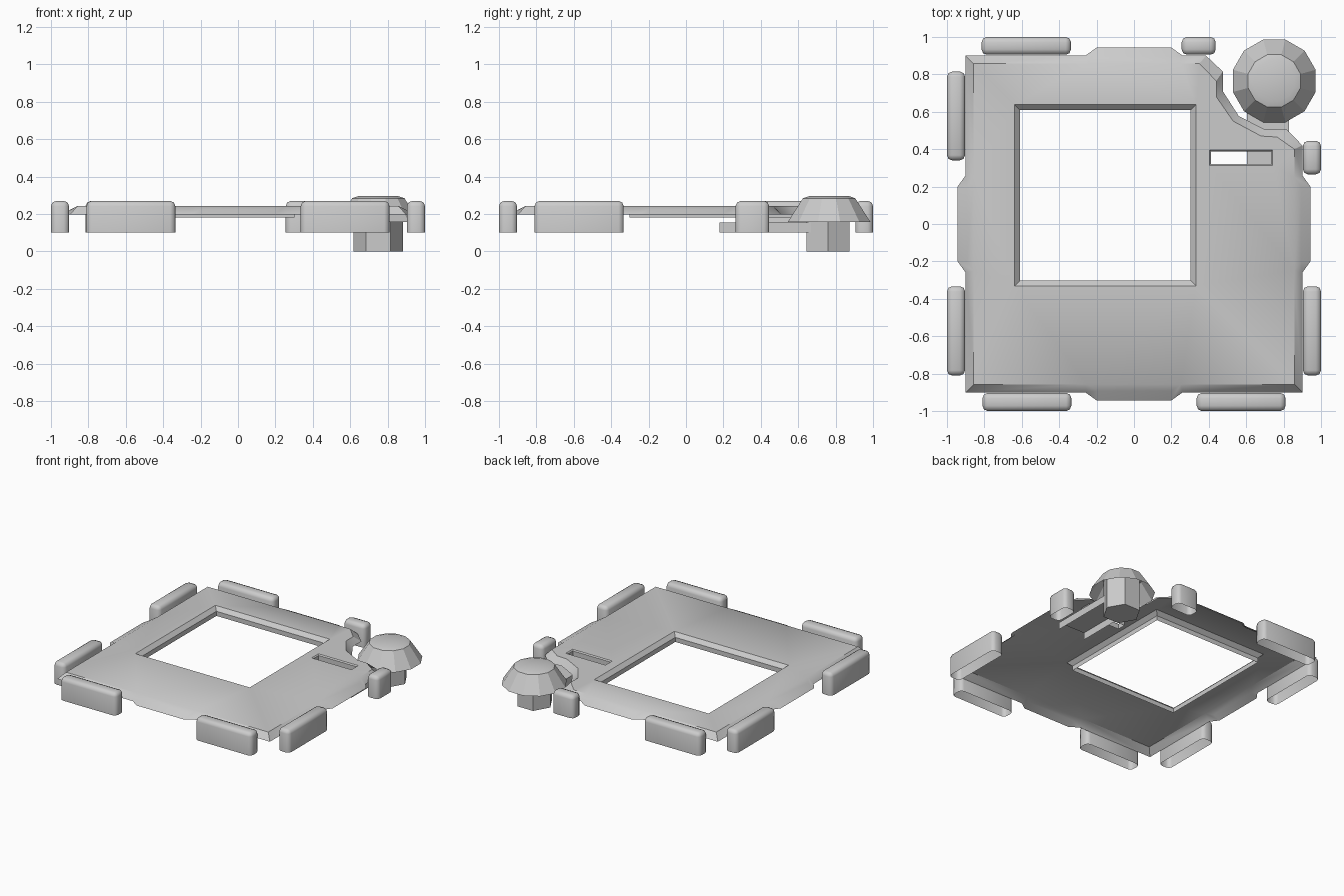
import bpy, bmesh
from math import cos, sin, pi, radians
from mathutils import Vector

if "Cube" in bpy.data.objects:
    bpy.data.objects.remove(bpy.data.objects["Cube"])

TOP, RIM = 0.243, 0.197


def finish(name, bm, angle, up=False):
    bmesh.ops.recalc_face_normals(bm, faces=bm.faces[:])
    if up and sum(f.normal.z * f.calc_area() for f in bm.faces) < 0:
        bmesh.ops.reverse_faces(bm, faces=bm.faces[:])
    me = bpy.data.meshes.new(name)
    bm.to_mesh(me)
    bm.free()
    ob = bpy.data.objects.new(name, me)
    bpy.context.collection.objects.link(ob)
    bpy.ops.object.select_all(action='DESELECT')
    ob.select_set(True)
    bpy.context.view_layer.objects.active = ob
    bpy.ops.object.shade_smooth_by_angle(angle=radians(angle))
    return ob


def bridge(bm, a, b):
    n = len(a)
    for i in range(n):
        bm.faces.new((a[i], a[(i + 1) % n], b[(i + 1) % n], b[i]))


def rect(bm, x0, x1, y0, y1, z, grow=0.0):
    x0, x1, y0, y1 = x0 - grow, x1 + grow, y0 - grow, y1 + grow
    return [bm.verts.new(p) for p in ((x0, y0, z), (x1, y0, z), (x1, y1, z), (x0, y1, z))]


# Plate: sheet with sloped rim, four side tabs and a scalloped corner
# each entry: outer x, y, inner x, y, is tab point
side = [(-.9, -.9, -.857, -.857, 0), (-.26, -.9, -.25, -.857, 0), (-.2, -.943, -.2, -.893, 1),
        (.2, -.943, .2, -.893, 1), (.26, -.9, .25, -.857, 0)]
scallop = [(.9, .42, .857, .4, 0), (.815, .508, .765, .465, 0), (.70, .505, .68, .47, 0),
           (.56, .577, .53, .55, 0), (.475, .71, .44, .68, 0), (.475, .815, .44, .765, 0),
           (.385, .9, .35, .857, 0)]
outline = []
for k in range(4):
    c, s = round(cos(k * pi / 2)), round(sin(k * pi / 2))
    turned = [(c * a - s * b, s * a + c * b, c * d - s * e, s * d + c * e, t) for a, b, d, e, t in side]
    outline += scallop + turned[1:] if k == 2 else turned

bm = bmesh.new()
outer = [bm.verts.new((p[0], p[1], RIM)) for p in outline]
inner = [bm.verts.new((p[2], p[3], .225 if p[4] else TOP)) for p in outline]
bridge(bm, outer, inner)
for i, p in enumerate(outline):
    if p[4] and outline[i + 1][4]:
        bm.faces.new((inner[i - 1], inner[i], inner[i + 1], inner[i + 2]))
loops = [[v for v, p in zip(inner, outline) if not p[4]]]

# Window and slot openings with bevelled lips
for box, grow, mid, low in (((-.61, .303, -.303, .61), .028, .215, .18),
                            ((.412, .733, .322, .388), .008, .235, .195)):
    a = rect(bm, *box, TOP, grow)
    b = rect(bm, *box, mid)
    bridge(bm, a, b)
    bridge(bm, b, rect(bm, *box, low))
    loops.append(a)
edges = []
for lp in loops:
    for i in range(len(lp)):
        pair = (lp[i - 1], lp[i])
        edges.append(bm.edges.get(pair) or bm.edges.new(pair))
bmesh.ops.triangle_fill(bm, edges=edges, use_beauty=True, normal=Vector((0, 0, 1)))
finish("plate", bm, 30, up=True)


# Bumpers: rounded blocks, open underneath
def bumper(name, x0, x1, y0, y1):
    bm = bmesh.new()
    low, high = rect(bm, x0, x1, y0, y1, .10), rect(bm, x0, x1, y0, y1, .27)
    bridge(bm, low, high)
    bm.faces.new(high)
    soft = [e for e in bm.edges if max(v.co.z for v in e.verts) > .2]
    bmesh.ops.bevel(bm, geom=soft, offset=.028, segments=2, profile=.5, affect='EDGES')
    finish(name, bm, 50, up=True)


for s, n in ((-1, "left"), (1, "right")):
    xs = sorted((s * .335, s * .81))
    bumper("front_bumper_" + n, *xs, -1, -.903)
    xs = sorted((s * .903, s))
    bumper(n + "_front_bumper", *xs, -.81, -.333)
bumper("left_back_bumper", -1, -.903, .34, .815)
bumper("back_bumper_left", -.815, -.337, .905, 1)
bumper("right_short_bumper", .903, 1, .265, .445)
bumper("back_short_bumper", .255, .437, .905, 1)


# Corner post and faceted cap, both turned from a profile
def turned(name, cx, cy, sides, phase, profile, close, angle):
    bm = bmesh.new()
    rings = [[bm.verts.new((cx + r * cos(phase + 2 * pi * i / sides),
                            cy + r * sin(phase + 2 * pi * i / sides), z)) for i in range(sides)]
             for r, z in profile]
    for a, b in zip(rings, rings[1:]):
        bridge(bm, a, b)
    bm.faces.new(rings[close])
    finish(name, bm, angle, up=(close == -1))


turned("corner_post", .75, .76, 6, 0, [(.133, 0), (.133, .28)], 0, 30)
turned("corner_cap", .75, .765, 12, pi / 12, [(.229, .157), (.145, .284), (.112, .295)], -1, 25)

# Arm under the plate: channel open below, carrying the post
bm = bmesh.new()
path = [(.605, .10), (.605, .155), (.83, .155), (.83, .10)]
near = [bm.verts.new((x, .18, z)) for x, z in path]
far = [bm.verts.new((x, .68, z)) for x, z in path]
for i in range(3):
    bm.faces.new((near[i], near[i + 1], far[i + 1], far[i]))
finish("post_arm", bm, 30, up=True)
